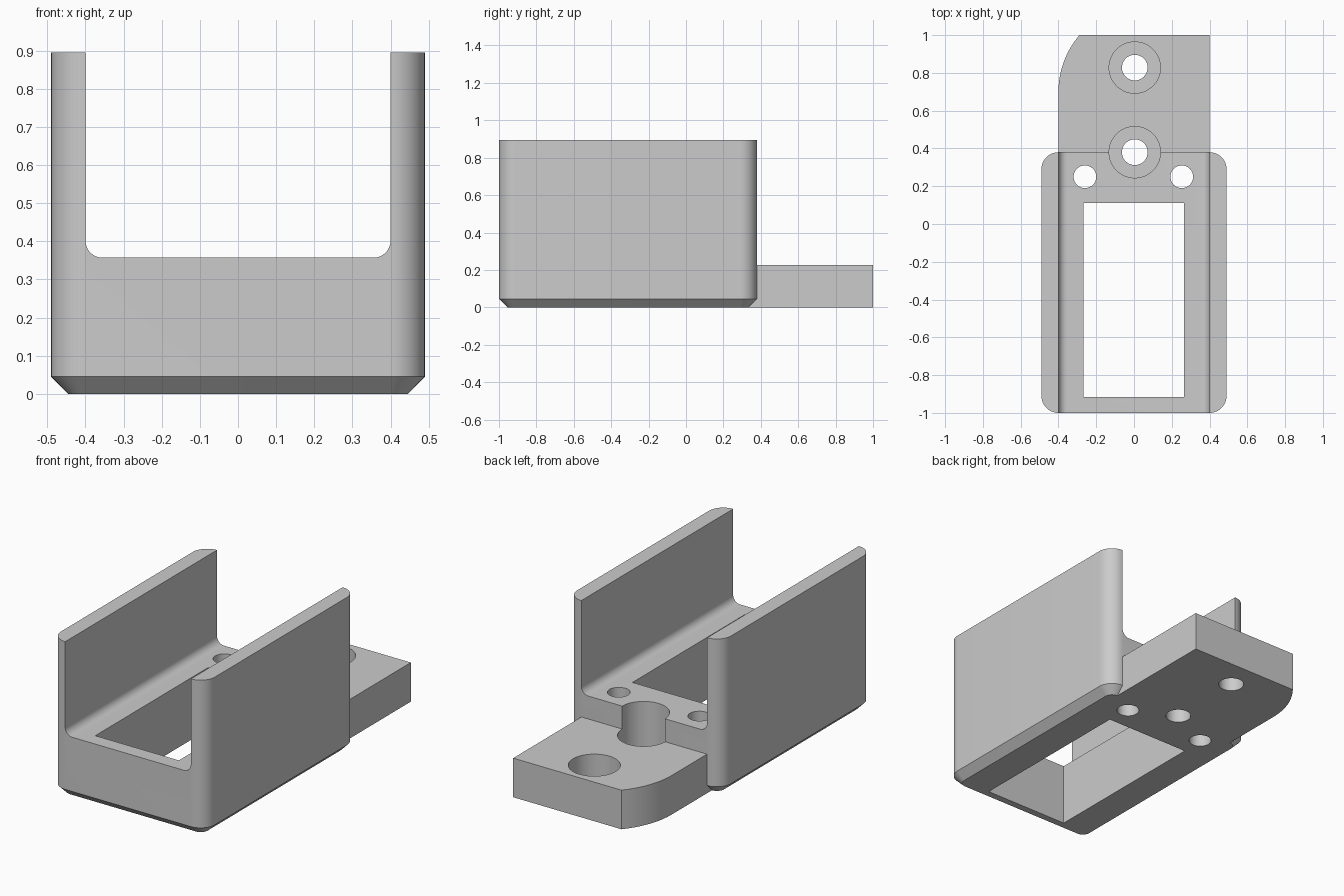
import bpy, bmesh
from math import sin, cos, pi, atan2

default = bpy.data.objects.get("Cube")
if default:
    bpy.data.objects.remove(default, do_unlink=True)

grey = bpy.data.materials.new("plain grey")
grey.use_nodes = True
colour = (0.6, 0.6, 0.6, 1)
grey.diffuse_color = colour
grey.node_tree.nodes["Principled BSDF"].inputs["Base Color"].default_value = colour


def arc(cx, cy, r, start, end, steps):
    return [(cx + r * cos(start + (end - start) * i / steps),
             cy + r * sin(start + (end - start) * i / steps)) for i in range(steps + 1)]


def rounded_rect(x0, x1, y0, y1, r, steps=12):
    corners = [(x1 - r, y1 - r), (x0 + r, y1 - r), (x0 + r, y0 + r), (x1 - r, y0 + r)]
    return [p for i, (cx, cy) in enumerate(corners)
            for p in arc(cx, cy, r, i * pi / 2, (i + 1) * pi / 2, steps)]


def loft(name, rings):
    """Solid through matching rings of 3D points, capped at both ends."""
    bm = bmesh.new()
    loops = [[bm.verts.new(p) for p in ring] for ring in rings]
    for a, b in zip(loops, loops[1:]):
        for i in range(len(a)):
            j = (i + 1) % len(a)
            bm.faces.new((a[i], a[j], b[j], b[i]))
    bm.faces.new(loops[0])
    bm.faces.new(loops[-1])
    bmesh.ops.recalc_face_normals(bm, faces=bm.faces)
    mesh = bpy.data.meshes.new(name)
    bm.to_mesh(mesh)
    bm.free()
    mesh.materials.append(grey)
    obj = bpy.data.objects.new(name, mesh)
    bpy.context.collection.objects.link(obj)
    return obj


def upright(name, outline, z0, z1):
    return loft(name, [[(x, y, z) for x, y in outline] for z in (z0, z1)])


def cylinder(name, x, y, r, z0, z1):
    return upright(name, arc(x, y, r, 0, 2 * pi, 48)[:-1], z0, z1)


def combine(target, tool, operation):
    mod = target.modifiers.new(tool.name, "BOOLEAN")
    mod.operation = operation
    mod.solver = "EXACT"
    mod.object = tool
    bpy.ops.object.select_all(action="DESELECT")
    bpy.context.view_layer.objects.active = target
    target.select_set(True)
    bpy.ops.object.modifier_apply(modifier=mod.name)
    bpy.data.objects.remove(tool, do_unlink=True)


# Body block: rounded upright corners, chamfered foot
W, BACK, TOP, C, R = 0.49, 0.38, 0.895, 0.045, 0.09
full = rounded_rect(-W, W, -1, BACK, R)
foot = rounded_rect(-W + C, W - C, -1 + C, BACK - C, R - C)
bracket = loft("cradle_bracket", [[(x, y, z) for x, y in ring]
                                  for ring, z in ((foot, 0), (full, C), (full, TOP))])

# Channel between the side walls, with filleted floor edges
channel = rounded_rect(-0.4, 0.4, 0.357, 1.2, 0.045)
combine(bracket, loft("channel_cutter", [[(x, y, z) for x, z in channel]
                                         for y in (-1.2, 0.7)]), "DIFFERENCE")

# Mounting tab, one back corner swept by a large arc
r = 0.46
sweep = arc(-0.4 + r, 0.7, r, pi, atan2(0.3, 0.11 - r), 16)
sweep[-1] = (-0.29, 1)
tab = [(0.4, 0.2), (0.4, 1)] + sweep[::-1] + [(-0.4, 0.2)]
combine(bracket, upright("mounting_tab", tab, 0, 0.225), "UNION")

# Floor window
window = [(-0.268, -0.915), (0.264, -0.915), (0.264, 0.11), (-0.268, 0.11)]
combine(bracket, upright("window_cutter", window, -0.2, 0.6), "DIFFERENCE")

# Small through holes
for x in (-0.26, 0.253):
    combine(bracket, cylinder("hole_cutter", x, 0.25, 0.06, -0.2, 0.6), "DIFFERENCE")

# Counterbored screw holes
for y in (0.38, 0.828):
    combine(bracket, cylinder("counterbore_cutter", 0.004, y, 0.136, 0.09, 0.6), "DIFFERENCE")
    combine(bracket, cylinder("screw_cutter", 0.004, y, 0.068, -0.2, 0.2), "DIFFERENCE")

# Smooth rounded surfaces, keep edges crisp
bpy.context.view_layer.objects.active = bracket
bracket.select_set(True)
bpy.ops.object.shade_smooth_by_angle(angle=pi / 6)
